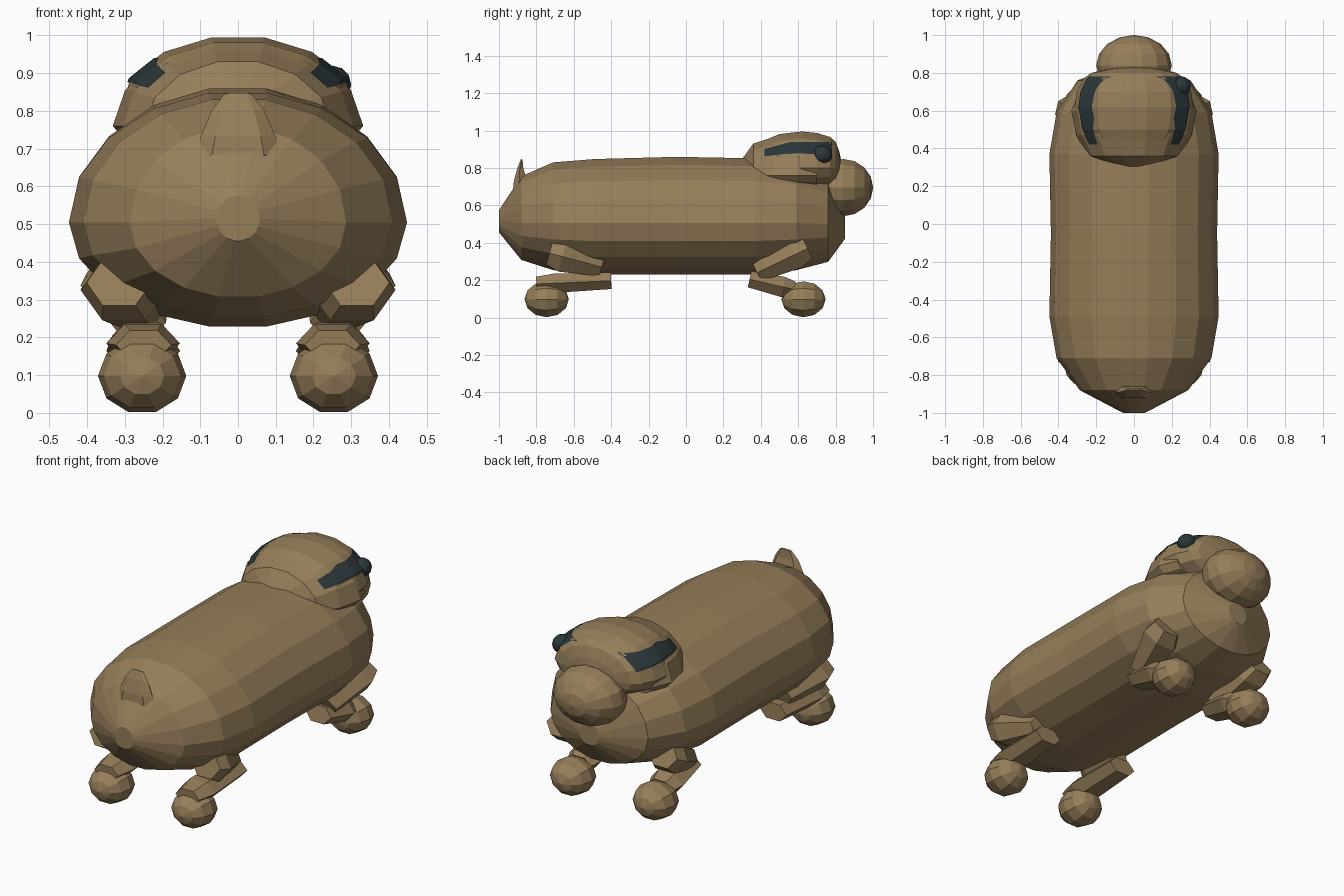
import bpy, bmesh
from math import sin, cos, pi
from mathutils import Vector
from mathutils.bvhtree import BVHTree

cube = bpy.data.objects.get("Cube")
if cube:
    bpy.data.objects.remove(cube)


def material(name, color):
    m = bpy.data.materials.new(name)
    m.use_nodes = True
    m.diffuse_color = color
    m.node_tree.nodes["Principled BSDF"].inputs["Base Color"].default_value = color
    return m


TAN = material("tan fur", (0.305, 0.209, 0.102, 1))
DARK = material("dark slate", (0.024, 0.038, 0.042, 1))


def finish(bm, name, mat):
    bmesh.ops.recalc_face_normals(bm, faces=bm.faces)
    mesh = bpy.data.meshes.new(name)
    bm.to_mesh(mesh)
    bm.free()
    mesh.materials.append(mat)
    ob = bpy.data.objects.new(name, mesh)
    bpy.context.collection.objects.link(ob)
    return ob


def skin(name, rings, mat=TAN):
    """Bridge a list of equal point rings and cap both ends."""
    bm = bmesh.new()
    loops = [[bm.verts.new(p) for p in ring] for ring in rings]
    n = len(loops[0])
    for a, b in zip(loops, loops[1:]):
        for i in range(n):
            j = (i + 1) % n
            bm.faces.new((a[i], a[j], b[j], b[i]))
    bm.faces.new(loops[0])
    bm.faces.new(loops[-1])
    return finish(bm, name, mat)


def loft(name, sections, sides, x=0.0, mat=TAN):
    """Sections along y: (y, centre z, half width, top height, bottom depth)."""
    rings = []
    for y, z, rx, up, down in sections:
        ring = []
        for i in range(sides):
            a = 2 * pi * i / sides
            s = sin(a)
            ring.append((x + rx * cos(a), y, z + s * (up if s > 0 else down)))
        rings.append(ring)
    return skin(name, rings, mat)


def ball(name, centre, radii, sides, rows, mat=TAN):
    """Faceted ellipsoid with its poles along y."""
    x, y, z = centre
    rx, ry, rz = radii
    sections = []
    for k in range(rows + 1):
        t = pi * k / rows
        r = max(sin(t), 0.02)
        sections.append((y - ry * cos(t), z, rx * r, rz * r, rz * r))
    return loft(name, sections, sides, x, mat)


def limb(name, start, end, width, depth, taper):
    """Six-sided prism running between two joints."""
    a, b = Vector(start), Vector(end)
    normal = (b - a).normalized().cross(Vector((1, 0, 0)))
    rings = []
    for p, k in ((a, 0.75), (a.lerp(b, 0.25), 1), (b, taper)):
        ring = []
        for i in range(6):
            t = 2 * pi * (i + 0.5) / 6
            ring.append(p + Vector((width * k * sin(t), 0, 0)) * 1.15 + normal * depth * k * cos(t) * 1.15)
        rings.append(ring)
    return skin(name, rings)


# Long barrel body, pointed at the rear and blunt at the chest
loft("body", [
    (-1.0, 0.515, 0.058, 0.06, 0.06), (-0.88, 0.505, 0.287, 0.255, 0.20),
    (-0.71, 0.505, 0.41, 0.33, 0.255), (-0.49, 0.505, 0.448, 0.348, 0.28),
    (-0.05, 0.505, 0.44, 0.36, 0.28), (0.37, 0.505, 0.448, 0.352, 0.28),
    (0.59, 0.505, 0.41, 0.325, 0.255), (0.76, 0.50, 0.30, 0.26, 0.205),
    (0.85, 0.48, 0.06, 0.06, 0.06)], 18)

# Thick neck ruff, head and muzzle
ruff = loft("neck_ruff", [
    (0.30, 0.77, 0.09, 0.08, 0.05), (0.36, 0.76, 0.245, 0.175, 0.08),
    (0.47, 0.76, 0.305, 0.212, 0.08), (0.60, 0.76, 0.332, 0.22, 0.08),
    (0.70, 0.76, 0.29, 0.18, 0.08)], 14)
HEAD = [(0.40, 0.72), (0.50, 0.93), (0.62, 1.0), (0.70, 0.96),
        (0.77, 0.85), (0.80, 0.72), (0.82, 0.45), (0.83, 0.2)]
head = loft("head", [(y, 0.80, 0.315 * k, 0.2 * k, 0.125 * k) for y, k in HEAD], 14)
ball("muzzle", (0, 0.84, 0.695), (0.20, 0.16, 0.157), 14, 8)

# Short stubby tail, a flared wedge standing on the rump
tail_rings = []
for w, y, z, thick in ((0.115, -0.925, 0.68, 0.08), (0.10, -0.92, 0.73, 0.07),
                       (0.07, -0.90, 0.80, 0.03), (0.036, -0.882, 0.845, 0.008)):
    tail_rings.append([(-w, y + thick * 0.4, z), (-w * 0.6, y, z + 0.003), (w * 0.6, y, z + 0.003),
                       (w, y + thick * 0.4, z), (w * 0.7, y + thick, z), (-w * 0.7, y + thick, z)])
skin("tail", tail_rings)

# Bent legs and round feet, mirrored left and right
for side, s in (("left", 1), ("right", -1)):
    limb(f"rear_thigh_{side}", (s * 0.315, -0.73, 0.345), (s * 0.265, -0.45, 0.27), 0.10, 0.085, 0.6)
    limb(f"rear_shank_{side}", (s * 0.25, -0.80, 0.18), (s * 0.255, -0.40, 0.197), 0.085, 0.052, 0.85)
    limb(f"front_shoulder_{side}", (s * 0.315, 0.65, 0.37), (s * 0.265, 0.38, 0.24), 0.10, 0.08, 0.65)
    limb(f"front_shank_{side}", (s * 0.25, 0.58, 0.15), (s * 0.255, 0.34, 0.205), 0.085, 0.055, 0.8)
    ball(f"rear_foot_{side}", (s * 0.254, -0.745, 0.098), (0.117, 0.118, 0.101), 10, 6)
    ball(f"front_foot_{side}", (s * 0.254, 0.628, 0.098), (0.117, 0.118, 0.101), 10, 6)

# Dark face bands laid over the head and ruff
graph = bpy.context.evaluated_depsgraph_get()
trees = [BVHTree.FromObject(ob, graph) for ob in (head, ruff)]
COLS, ROWS = 24, 6
for side, s in (("left", 1), ("right", -1)):
    bm = bmesh.new()
    grid = []
    for i in range(COLS + 1):
        u = i / COLS
        y = 0.42 + 0.36 * u
        low = 0.862 + 0.015 * sin(pi * u)
        high = 0.902 + 0.038 * min(1, u * 2.5)
        row = []
        for j in range(ROWS + 1):
            z = low + (high - low) * j / ROWS
            hits = [t.ray_cast(Vector((s, y, z)), Vector((-s, 0, 0)))[0] for t in trees]
            xs = [abs(h.x) for h in hits if h]
            row.append(bm.verts.new((s * (max(xs) + 0.007), y, z)) if xs else None)
        grid.append(row)
    for a, b in zip(grid, grid[1:]):
        for j in range(ROWS):
            quad = (a[j], b[j], b[j + 1], a[j + 1])
            if all(quad):
                f = bm.faces.new(quad)
                f.normal_update()
                if f.normal.x * s < 0:
                    f.normal_flip()
    finish(bm, f"face_band_{side}", DARK)

# Single bead eye on one side
ball("eye", (0.25, 0.73, 0.87), (0.05, 0.052, 0.05), 12, 8, DARK)
